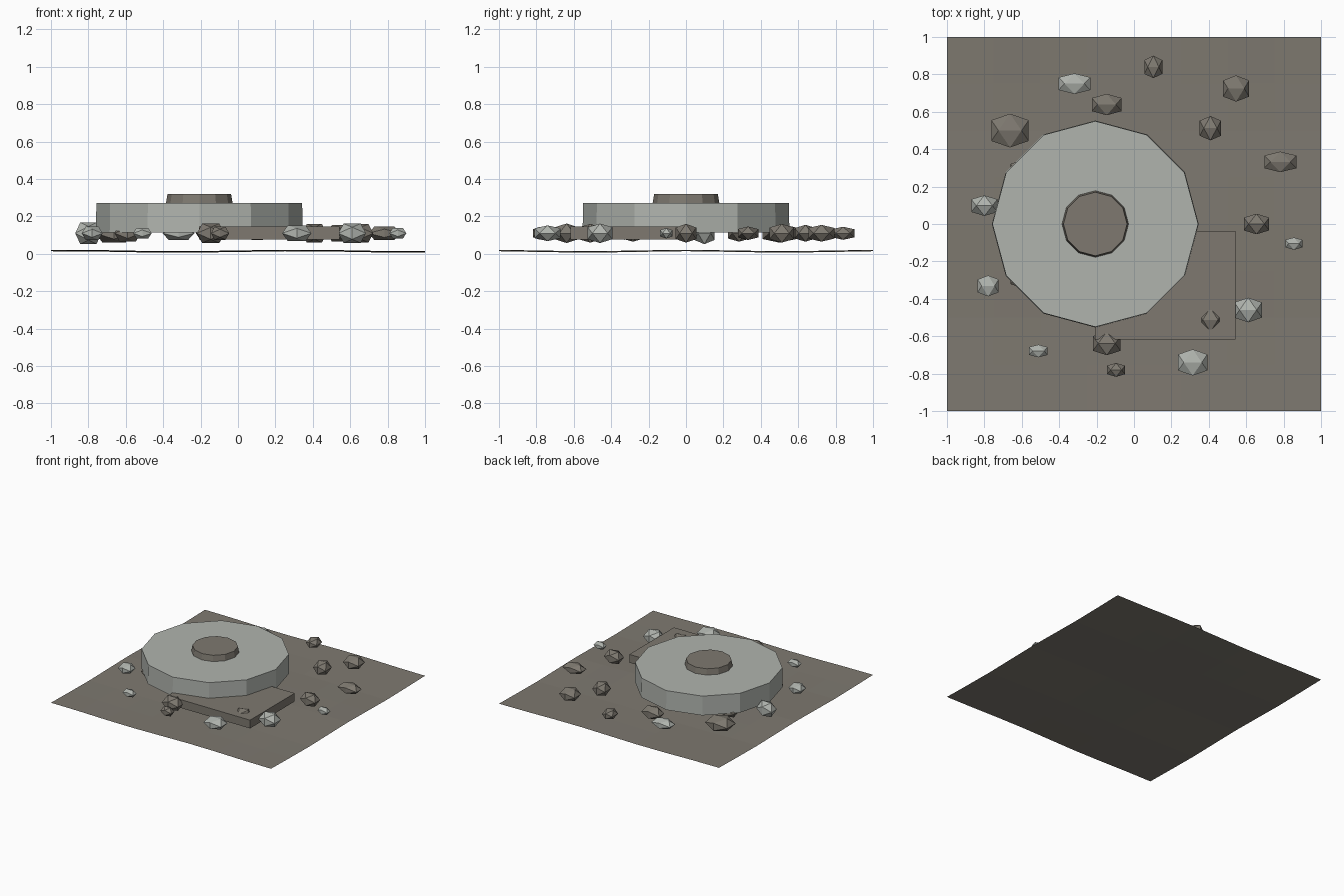
import bpy, bmesh, math
from mathutils import Vector

if "Cube" in bpy.data.objects:
    bpy.data.objects.remove(bpy.data.objects["Cube"])


def material(name, rgb):
    m = bpy.data.materials.new(name)
    lin = [((c / 255 + 0.055) / 1.055) ** 2.4 for c in rgb]
    m.diffuse_color = (*lin, 1)
    m.use_nodes = True
    m.node_tree.nodes["Principled BSDF"].inputs["Base Color"].default_value = m.diffuse_color
    return m


PALE = material("pale_stone", (176, 180, 174))
DARK = material("dark_stone", (126, 121, 112))


def finish(name, bm, mat):
    bmesh.ops.recalc_face_normals(bm, faces=bm.faces)
    mesh = bpy.data.meshes.new(name)
    bm.to_mesh(mesh)
    bm.free()
    mesh.materials.append(mat)
    ob = bpy.data.objects.new(name, mesh)
    bpy.context.collection.objects.link(ob)
    return ob


def drum(name, r_bottom, r_top, z0, z1, mat):
    """Twelve-sided drum with a corner pointing along +x."""
    bm = bmesh.new()
    rings = []
    for r, z in ((r_bottom, z0), (r_top, z1)):
        rings.append([bm.verts.new((-0.207 + r * math.cos(i * math.tau / 12),
                                    r * math.sin(i * math.tau / 12), z)) for i in range(12)])
    low, high = rings
    bm.faces.new(low[::-1])
    bm.faces.new(high)
    for i in range(12):
        j = (i + 1) % 12
        bm.faces.new((low[i], low[j], high[j], high[i]))
    return finish(name, bm, mat)


def rock(name, x, y, rx, ry, rz, mat):
    """Stretched icosahedron; rx, ry, rz are half sizes."""
    g = 2 / (1 + math.sqrt(5))
    bm = bmesh.new()
    for a in (-1, 1):
        for b in (-1, 1):
            for p in ((a * g, 0, b), (0, a, b * g), (a, b * g, 0)):
                bm.verts.new((x + p[0] * rx, y + p[1] * ry, 0.11 + p[2] * rz))
    bmesh.ops.convex_hull(bm, input=bm.verts)
    return finish(name, bm, mat)


# Gently rolling ground sheet
bm = bmesh.new()
bmesh.ops.create_grid(bm, x_segments=8, y_segments=8, size=1)
for v in bm.verts:
    v.co.z = 0.014 + 0.004 * math.sin(v.co.x * 5) + 0.004 * math.cos(v.co.y * 6)
bmesh.ops.triangulate(bm, faces=bm.faces)
finish("ground_sheet", bm, DARK)

# Square slab tucked under the disc
bm = bmesh.new()
bmesh.ops.create_cube(bm, size=1)
for v in bm.verts:
    v.co = Vector((0.167 + v.co.x * 0.75, -0.328 + v.co.y * 0.58, 0.111 + v.co.z * 0.068))
finish("slab", bm, DARK)

# Round platform and raised hub
drum("platform", 0.553, 0.55, 0.115, 0.272, PALE)
drum("hub", 0.18, 0.17, 0.26, 0.32, DARK)

# Inner ring of seven dark rocks
inner = [(.068, .055, .05), (.057, .065, .05), (.08, .057, .045), (.07, .06, .045),
         (.07, .06, .045), (.074, .063, .052), (.065, .065, .05)]
for i, size in enumerate(inner):
    a = i * math.tau / 7
    rock(f"inner_rock_{i + 1}", 0.655 * math.cos(a), 0.655 * math.sin(a), *size, DARK)

# Outer ring of twelve mixed rocks: distance, half sizes, pale or dark
outer = [(.85, .086, .055, .036, DARK), (.907, .07, .07, .045, DARK),
         (.846, .048, .06, .035, DARK), (.815, .085, .055, .035, PALE),
         (.83, .1, .09, .05, DARK), (.806, .07, .055, .058, PALE),
         (.847, .056, .056, .035, PALE), (.85, .05, .034, .028, PALE),
         (.786, .048, .037, .035, DARK), (.804, .078, .07, .042, PALE),
         (.764, .074, .066, .052, PALE), (.861, .045, .033, .028, PALE)]
for i, (dist, rx, ry, rz, mat) in enumerate(outer):
    a = math.radians(23 + 30 * i)
    rock(f"outer_rock_{i + 1}", dist * math.cos(a), dist * math.sin(a), rx, ry, rz, mat)
